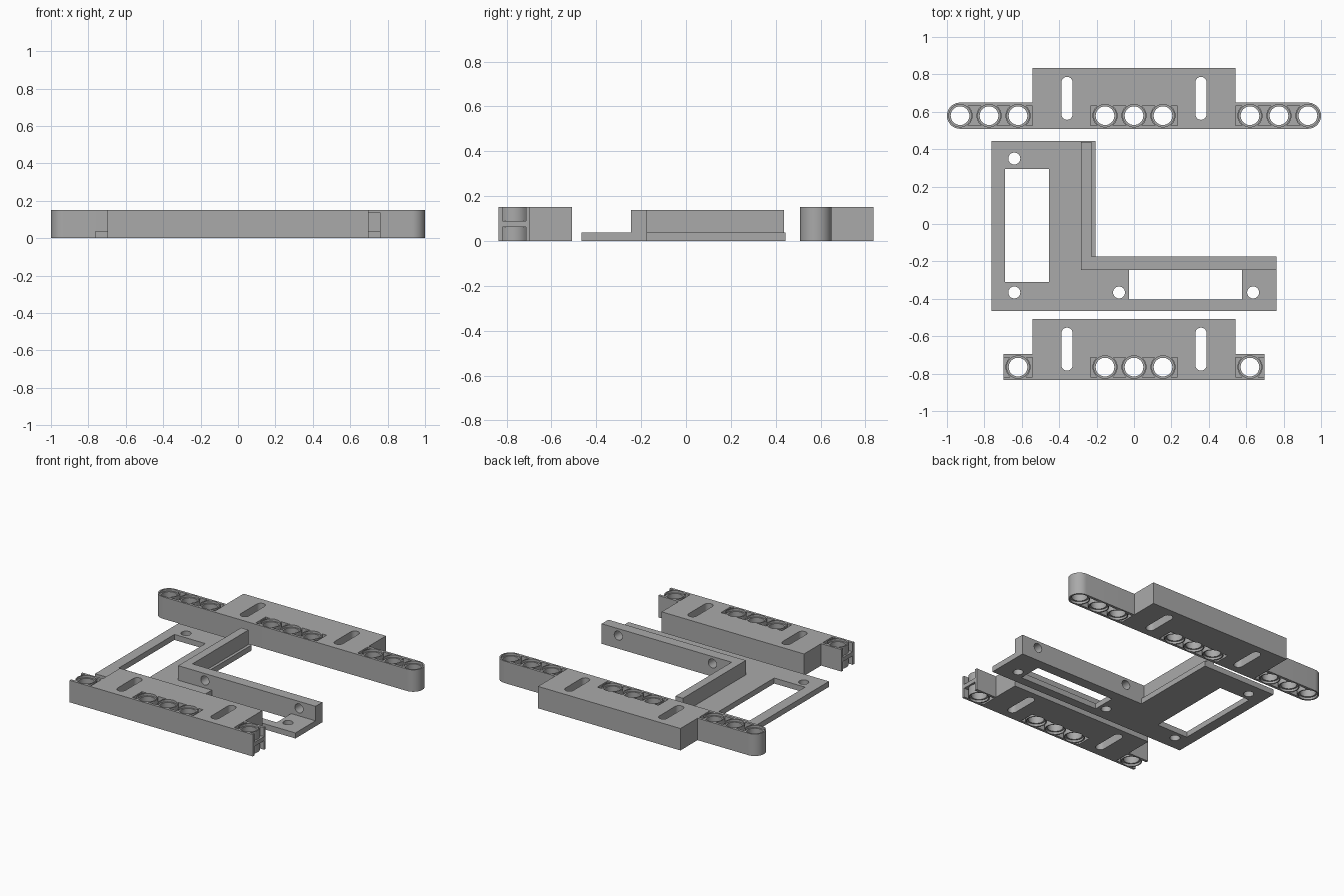
import bpy, bmesh, math

if "Cube" in bpy.data.objects:
    bpy.data.objects.remove(bpy.data.objects["Cube"])

PITCH, R, H = 0.155, 0.07, 0.151          # hole spacing, beam half width, beam height
PLATE_X, PLATE_D = 3.5 * PITCH, 0.326     # plate half length and depth
TUBE, POCKET, CELL = 0.067, 0.0525, PITCH / 2

grey = bpy.data.materials.new("grey plastic")
grey.diffuse_color = (0.4, 0.4, 0.4, 1)
grey.use_nodes = True
grey.node_tree.nodes["Principled BSDF"].inputs["Base Color"].default_value = grey.diffuse_color


def arc(cx, cy, r, a0, a1, n):
    return [(cx + r * math.cos(math.radians(a0 + (a1 - a0) * i / n)),
             cy + r * math.sin(math.radians(a0 + (a1 - a0) * i / n))) for i in range(n + 1)]


def rect(x0, x1, y0, y1):
    return [(x0, y0), (x1, y0), (x1, y1), (x0, y1)]


def loft(bm, rings):
    """Closed solid through a stack of rings with equal point counts."""
    rows = [[bm.verts.new(p) for p in ring] for ring in rings]
    n = len(rows[0])
    for a, b in zip(rows, rows[1:]):
        for i in range(n):
            j = (i + 1) % n
            bm.faces.new((a[i], a[j], b[j], b[i]))
    bm.faces.new(rows[0][::-1])
    bm.faces.new(rows[-1])


def prism(bm, pts, z0, z1):
    loft(bm, [[(x, y, z) for x, y in pts] for z in (z0, z1)])


def lathe(bm, cx, cy, profile, n=32):
    loft(bm, [[(x, y, z) for x, y in arc(cx, cy, r, 0, 360, n)[:-1]] for r, z in profile])


def make(name, bm):
    bmesh.ops.recalc_face_normals(bm, faces=bm.faces[:])
    me = bpy.data.meshes.new(name)
    bm.to_mesh(me)
    bm.free()
    me.materials.append(grey)
    ob = bpy.data.objects.new(name, me)
    bpy.context.collection.objects.link(ob)
    return ob


def finish(name, body, cuts):
    ob, cutter = make(name, body), make(name + "_cutter", cuts)
    cutter.hide_render = True
    mod = ob.modifiers.new("cut", 'BOOLEAN')
    mod.operation, mod.solver, mod.object = 'DIFFERENCE', 'EXACT', cutter
    bpy.ops.object.select_all(action='DESELECT')
    bpy.context.view_layer.objects.active = ob
    ob.select_set(True)
    bpy.ops.object.modifier_apply(modifier=mod.name)
    bpy.data.objects.remove(cutter)
    bpy.ops.object.shade_smooth_by_angle(angle=math.radians(30))
    return ob


def beam(name, outline, cy, slot_y, groups):
    """Pin-hole beam with a slotted plate; groups = (holes, left end, right end)."""
    body, cuts = bmesh.new(), bmesh.new()
    prism(body, outline, 0, H)
    a = math.degrees(math.asin(POCKET / TUBE))
    for holes, left, right in groups:
        for x in holes:                                   # stepped pin holes
            lathe(cuts, x, cy, [(0.06, -0.02), (0.06, 0.0155), (0.05, 0.0155),
                                (0.05, H - 0.0155), (0.06, H - 0.0155), (0.06, H + 0.02)])
        # pockets on both faces around the hole tubes, leaving a middle web
        bounds = list(zip([None] + list(holes), list(holes) + [None]))
        for l, r in bounds:
            if (l is None and left is None) or (r is None and right is None):
                continue
            lo = arc(l, cy, TUBE, a, -a, 10) if l is not None else [
                (left, cy + POCKET), (left, cy - POCKET)]
            hi = arc(r, cy, TUBE, 180 + a, 180 - a, 10) if r is not None else [
                (right, cy - POCKET), (right, cy + POCKET)]
            prism(cuts, lo + hi, -0.02, 0.062)
            prism(cuts, lo + hi, 0.09, H + 0.02)
    for sx in (-0.358, 0.358):                            # adjusting slots
        prism(cuts, arc(sx, slot_y + 0.085, 0.03, 0, 180, 12)
              + arc(sx, slot_y - 0.085, 0.03, 180, 360, 12), -0.02, H + 0.02)
    return finish(name, body, cuts)


middle = ([-PITCH, 0, PITCH], -1.5 * PITCH, 1.5 * PITCH)

# Long rear beam with rounded ends
cy = 0.579
y0, y1, y2 = cy - R, cy + R, cy - R + PLATE_D
outline = (arc(6 * PITCH, cy, R, -90, 90, 20)
           + [(PLATE_X, y1), (PLATE_X, y2), (-PLATE_X, y2), (-PLATE_X, y1)]
           + arc(-6 * PITCH, cy, R, 90, 270, 20))
ends = [4 * PITCH, 5 * PITCH, 6 * PITCH]
beam("rear_beam", outline, cy, 0.672,
     [middle, (ends, PLATE_X, None), ([-x for x in ends[::-1]], None, -PLATE_X)])

# Short front beam with open square ends
cy = -0.765
y0, y1, y2 = cy - R, cy + R, cy - R + PLATE_D
e = 4.5 * PITCH
outline = [(-e, y0), (e, y0), (e, y1), (PLATE_X, y1), (PLATE_X, y2),
           (-PLATE_X, y2), (-PLATE_X, y1), (-e, y1)]
beam("front_beam", outline, cy, -0.669,
     [middle, ([4 * PITCH], PLATE_X, e + 0.03), ([-4 * PITCH], -e - 0.03, -PLATE_X)])

# L-shaped bracket base with windows and screw holes
X0, X1, Y0, Y1, T, TOP = -0.763, 0.763, -0.465, 0.443, 0.038, 0.138
body, cuts = bmesh.new(), bmesh.new()
prism(body, [(X0, Y0), (X1, Y0), (X1, -0.173), (-0.206, -0.173), (-0.206, Y1), (X0, Y1)], 0, T)
prism(cuts, rect(-0.69, -0.455, -0.31, 0.294), -0.05, 0.1)
prism(cuts, rect(-0.027, 0.577, -0.404, -0.246), -0.05, 0.1)
for x, y in ((-0.64, 0.35), (-0.64, -0.366), (-0.08, -0.366), (0.637, -0.366)):
    lathe(cuts, x, y, [(0.032, -0.05), (0.032, 0.1)])
finish("bracket_base", body, cuts)

# Upright L wall with two cross holes
body, cuts = bmesh.new(), bmesh.new()
prism(body, [(-0.283, -0.246), (X1, -0.246), (X1, -0.173), (-0.226, -0.173),
             (-0.226, 0.438), (-0.283, 0.438)], T, TOP)
for x in (-0.08, 0.637):
    loft(cuts, [[(u, y, v) for u, v in arc(x, 0.09, 0.031, 0, 360, 32)[:-1]]
                for y in (-0.3, -0.1)])
finish("bracket_wall", body, cuts)
